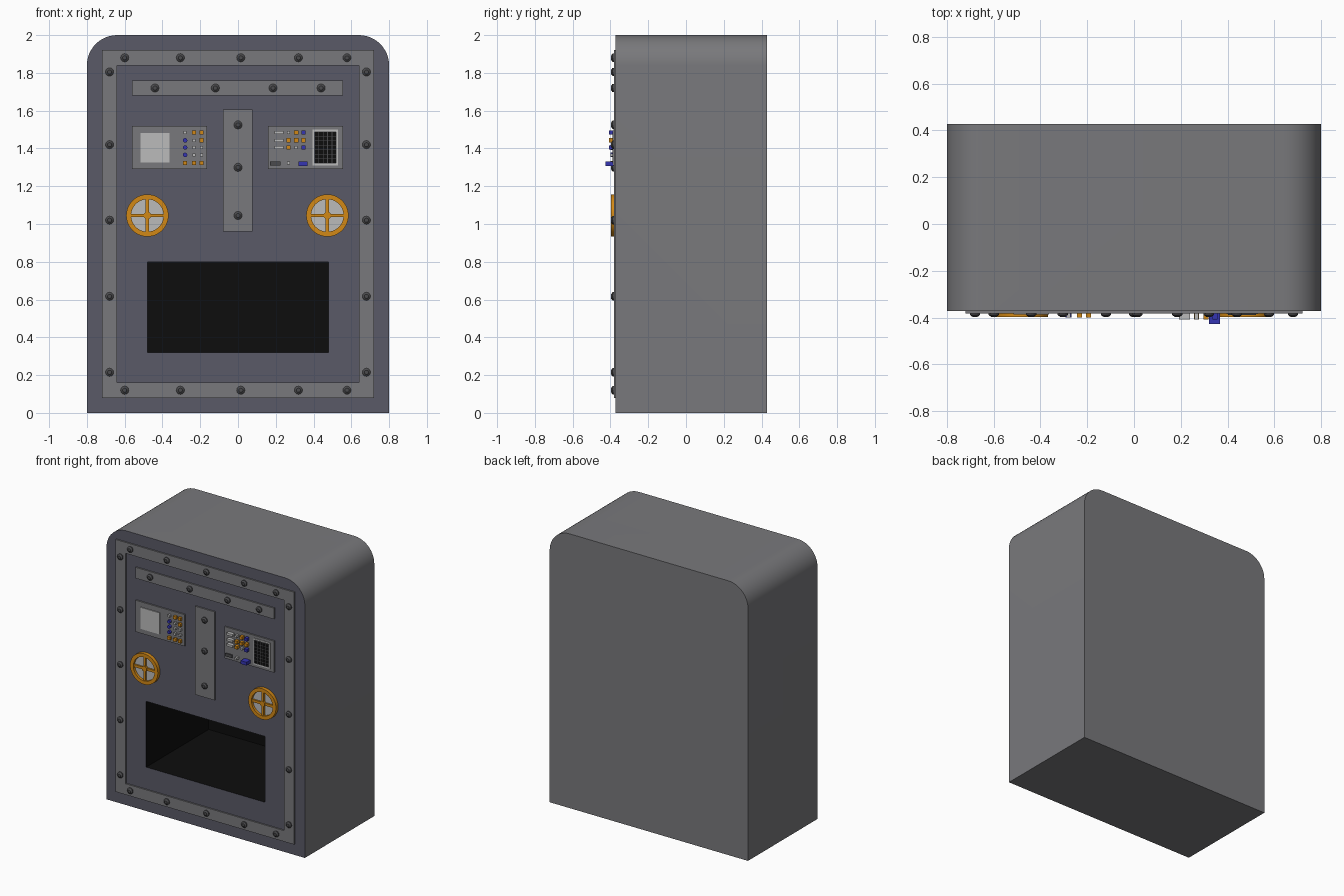
import bpy, bmesh, math
from mathutils import Matrix, Vector

old = bpy.data.objects.get("Cube")
if old:
    bpy.data.objects.remove(old, do_unlink=True)

FRONT, BACK = -0.372, 0.428
PLATE = -0.382  # front surface of the raised plates


def material(name, r, g, b):
    m = bpy.data.materials.new(name)
    m.use_nodes = True
    m.diffuse_color = (r, g, b, 1)
    node = next(n for n in m.node_tree.nodes if n.type == 'BSDF_PRINCIPLED')
    node.inputs["Base Color"].default_value = (r, g, b, 1)
    node.inputs["Roughness"].default_value = 0.7
    return m


GREY = material("steel_grey", 0.19, 0.19, 0.2)
SLATE = material("slate_front", 0.1, 0.1, 0.135)
BLACK = material("black", 0.004, 0.004, 0.004)
DARK = material("dark_bolt", 0.07, 0.07, 0.075)
LIGHT = material("light_grey", 0.5, 0.5, 0.5)
ORANGE = material("orange", 0.65, 0.25, 0.008)
BLUE = material("blue", 0.035, 0.035, 0.45)


def finish(bm, name, *mats, smooth=False):
    bmesh.ops.recalc_face_normals(bm, faces=bm.faces[:])
    mesh = bpy.data.meshes.new(name)
    bm.to_mesh(mesh)
    bm.free()
    for m in mats:
        mesh.materials.append(m)
    ob = bpy.data.objects.new(name, mesh)
    bpy.context.collection.objects.link(ob)
    if smooth:
        bpy.ops.object.select_all(action='DESELECT')
        bpy.context.view_layer.objects.active = ob
        ob.select_set(True)
        bpy.ops.object.shade_smooth_by_angle(angle=math.radians(35))
    return ob


def add_box(bm, x0, x1, z0, z1, y0, y1=FRONT):
    mat = Matrix.Translation(((x0 + x1) / 2, (y0 + y1) / 2, (z0 + z1) / 2))
    mat = mat @ Matrix.Diagonal((x1 - x0, y1 - y0, z1 - z0, 1))
    bmesh.ops.create_cube(bm, size=1, matrix=mat)


def add_disc(bm, x, z, r, y0, y1=FRONT, top=None, sides=32):
    mat = Matrix.Translation((x, (y0 + y1) / 2, z)) @ Matrix.Rotation(math.pi / 2, 4, 'X')
    bmesh.ops.create_cone(bm, cap_ends=True, segments=sides, radius1=r,
                          radius2=r if top is None else top, depth=y1 - y0, matrix=mat)


def box(name, mat, *dims):
    bm = bmesh.new()
    add_box(bm, *dims)
    return finish(bm, name, mat)


# Cabinet: rounded-top outline extruded backwards, with a recessed opening
R, STEPS = 0.16, 12
outline = [(-0.8, 0), (0.8, 0)]
for side, start in ((1, 0), (-1, math.pi / 2)):
    for i in range(STEPS + 1):
        a = start + i / STEPS * math.pi / 2
        outline.append((side * (0.8 - R) + R * math.cos(a), 2 - R + R * math.sin(a)))
bm = bmesh.new()
face = bm.faces.new([bm.verts.new((x, FRONT, z)) for x, z in outline])
ext = bmesh.ops.extrude_face_region(bm, geom=[face], use_keep_orig=True)
bmesh.ops.translate(bm, vec=(0, BACK - FRONT, 0),
                    verts=[v for v in ext["geom"] if isinstance(v, bmesh.types.BMVert)])
bmesh.ops.recalc_face_normals(bm, faces=bm.faces[:])
for point, normal in (((-0.48, 0, 0), (1, 0, 0)), ((0.48, 0, 0), (1, 0, 0)),
                      ((0, 0, 0.32), (0, 0, 1)), ((0, 0, 0.8), (0, 0, 1))):
    faces = [f for f in bm.faces if f.normal.y < -0.9]
    geom = set(faces)
    for f in faces:
        geom.update(f.edges, f.verts)
    bmesh.ops.bisect_plane(bm, geom=list(geom), plane_co=point, plane_no=normal)
    bm.normal_update()
hole = [f for f in bm.faces if f.normal.y < -0.9
        and (f.calc_center_median() - Vector((0, FRONT, 0.56))).length < 0.05]
for f in bm.faces:
    f.material_index = 1 if f.normal.y < -0.9 else 0
inner = bmesh.ops.extrude_discrete_faces(bm, faces=hole)["faces"]
bmesh.ops.translate(bm, vec=(0, 0.72, 0), verts=inner[0].verts[:])
for f in bm.faces:
    if all(abs(v.co.x) < 0.49 and 0.31 < v.co.z < 0.81 for v in f.verts):
        f.material_index = 2
finish(bm, "cabinet", GREY, SLATE, BLACK, smooth=True)

# Riveted border frame
bm = bmesh.new()
for z in (0.08, 1.84):
    add_box(bm, -0.72, 0.72, z, z + 0.08, PLATE)
for x in (-0.72, 0.64):
    add_box(bm, x, x + 0.08, 0.16, 1.84, PLATE)
finish(bm, "border_frame", GREY)

# Raised plates
box("top_strip", GREY, -0.56, 0.557, 1.68, 1.76, PLATE)
box("centre_strip", GREY, -0.08, 0.077, 0.96, 1.605, PLATE)
box("left_hand_panel", GREY, -0.56, -0.163, 1.29, 1.52, PLATE)
box("right_hand_panel", GREY, 0.16, 0.557, 1.29, 1.52, PLATE)

# Bolts
spots = [(x, z) for x in (-0.6, -0.305, 0.015, 0.32, 0.577) for z in (0.12, 1.88)]
spots += [(x, z) for x in (-0.68, 0.68) for z in (0.215, 0.617, 1.02, 1.42, 1.805)]
spots += [(x, 1.72) for x in (-0.44, -0.12, 0.185, 0.44)]
spots += [(0, z) for z in (1.045, 1.3, 1.525)]
bm = bmesh.new()
for x, z in spots:
    add_disc(bm, x, z, 0.022, PLATE - 0.007, PLATE, sides=12)
    add_disc(bm, x, z, 0.022, PLATE - 0.015, PLATE - 0.007, top=0.011, sides=12)
finish(bm, "bolts", DARK)

# Round valve wheels: ring, spokes, hub and light backing
for name, x in (("valve_right", -0.48), ("valve_left", 0.473)):
    z, n = 1.045, 40
    bm = bmesh.new()
    rings = []
    for r, y in ((0.112, FRONT), (0.112, -0.398), (0.086, -0.398), (0.086, FRONT)):
        rings.append([bm.verts.new((x + r * math.cos(2 * math.pi * i / n), y,
                                    z + r * math.sin(2 * math.pi * i / n))) for i in range(n)])
    for k in range(4):
        a, b = rings[k], rings[(k + 1) % 4]
        for i in range(n):
            j = (i + 1) % n
            bm.faces.new((a[i], a[j], b[j], b[i]))
    add_box(bm, x - 0.088, x + 0.088, z - 0.009, z + 0.009, -0.392)
    add_box(bm, x - 0.009, x + 0.009, z - 0.088, z + 0.088, -0.392)
    add_disc(bm, x, z, 0.02, -0.396, sides=16)
    finish(bm, name, ORANGE, smooth=True)
    bm = bmesh.new()
    add_disc(bm, x, z, 0.09, -0.38)
    finish(bm, name + "_backing", LIGHT)

# Screen
box("screen", LIGHT, -0.515, -0.363, 1.325, 1.482, -0.388)

# Button grids, one letter per colour
KEYS = {"w": LIGHT, "o": ORANGE, "b": BLUE}
ROWS = (1.485, 1.443, 1.405, 1.366, 1.323)


def buttons(prefix, columns, layout):
    for key, mat in KEYS.items():
        bm = bmesh.new()
        for z, row in zip(ROWS, layout):
            for x, c in zip(columns, row):
                if c != key:
                    continue
                if prefix == "left" and key == "b":
                    add_disc(bm, x, z, 0.012, -0.4, sides=12)
                else:
                    s = 0.008 if key == "w" else 0.011
                    add_box(bm, x - s, x + s, z - s, z + s, -0.4 if prefix == "left" else -0.408)
        finish(bm, prefix + "_buttons_" + mat.name, mat)


buttons("left", (-0.28, -0.233, -0.194), ("woo", "bwo", "bww", "bww", "ooo"))
buttons("right", (0.267, 0.308, 0.347), ("wob", "ooo", "owb", "   ", "w"))

# Bar switches
bm = bmesh.new()
for z in ROWS[:3]:
    add_box(bm, 0.193, 0.24, z - 0.008, z + 0.008, -0.408)
finish(bm, "bar_switches", LIGHT)
box("dark_slot", DARK, 0.17, 0.225, 1.31, 1.332, -0.39)
box("blue_lever", BLUE, 0.32, 0.367, 1.308, 1.332, -0.427)

# Speaker grille: light surround, black plate, thin bars
X0, X1, Z0, Z1 = 0.395, 0.53, 1.31, 1.5
box("grille_surround", LIGHT, X0, X1, Z0, Z1, -0.386)
X0, X1, Z0, Z1 = X0 + 0.01, X1 - 0.01, Z0 + 0.012, Z1 - 0.012
box("grille_plate", BLACK, X0, X1, Z0, Z1, -0.388)
bm = bmesh.new()
for i in range(6):
    x = X0 + (X1 - X0) * i / 5
    add_box(bm, x - 0.002, x + 0.002, Z0, Z1, -0.39)
for i in range(8):
    z = Z0 + (Z1 - Z0) * i / 7
    add_box(bm, X0, X1, z - 0.002, z + 0.002, -0.39)
finish(bm, "grille_bars", DARK)
